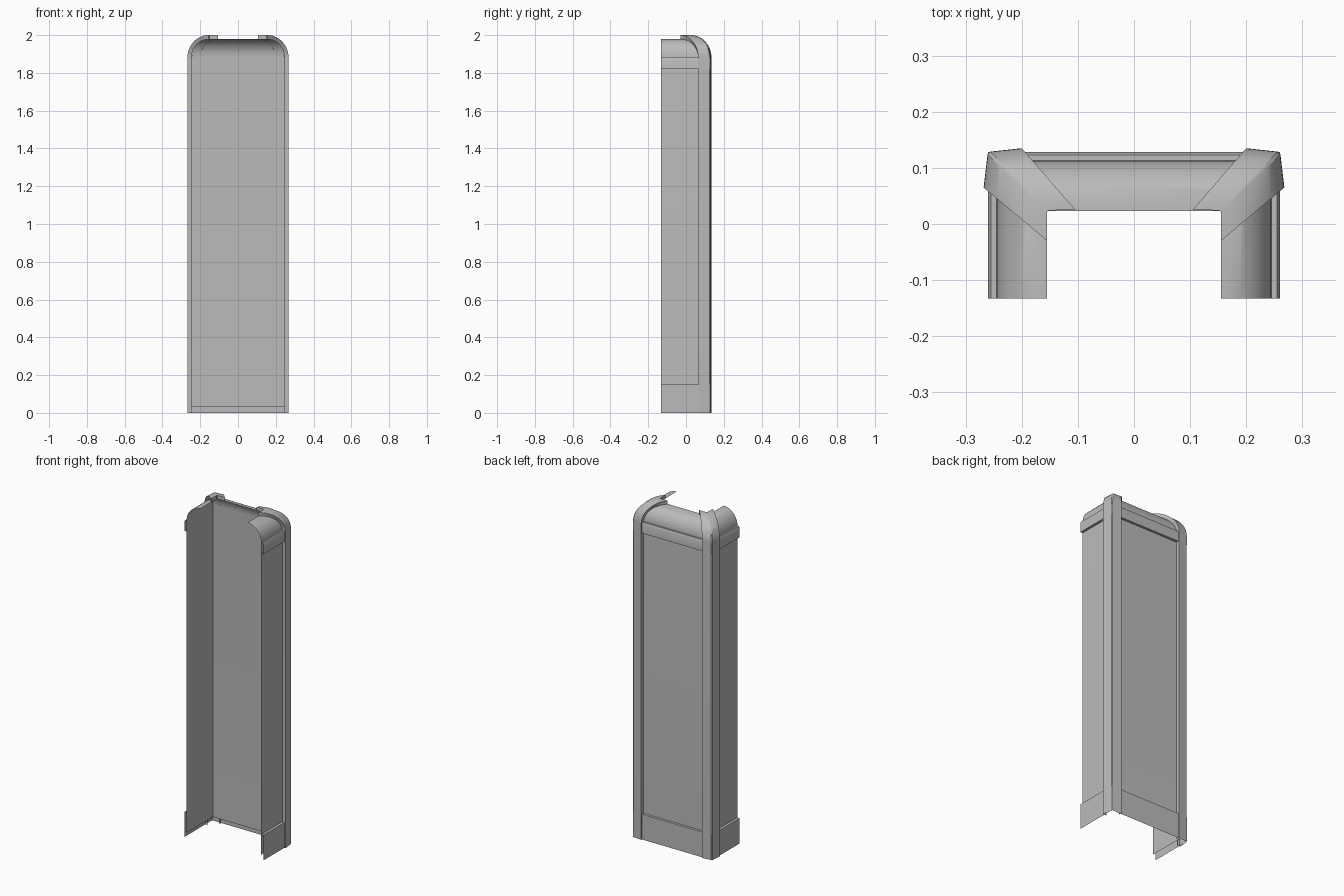
import bpy, bmesh, math

cube = bpy.data.objects.get("Cube")
if cube:
    bpy.data.objects.remove(cube, do_unlink=True)

GREY = (0.5, 0.5, 0.5, 1)
mat = bpy.data.materials.new("plain grey")
mat.use_nodes = True
mat.diffuse_color = GREY
mat.node_tree.nodes["Principled BSDF"].inputs["Base Color"].default_value = GREY

HALF_W, BACK, FRONT = 0.26, 0.128, -0.133
TOP_RIM = 1.98


def skin(name, rings):
    """Join successive rows of points into one open smooth-shaded surface."""
    bm = bmesh.new()
    rows = [[bm.verts.new(p) for p in ring] for ring in rings]
    for low, high in zip(rows, rows[1:]):
        for i in range(len(low) - 1):
            bm.faces.new((low[i], high[i], high[i + 1], low[i + 1]))
    bmesh.ops.remove_doubles(bm, verts=bm.verts, dist=0.0001)
    mesh = bpy.data.meshes.new(name)
    bm.to_mesh(mesh)
    bm.free()
    mesh.materials.append(mat)
    obj = bpy.data.objects.new(name, mesh)
    bpy.context.collection.objects.link(obj)
    bpy.ops.object.select_all(action='DESELECT')
    obj.select_set(True)
    bpy.context.view_layer.objects.active = obj
    bpy.ops.object.shade_smooth_by_angle(angle=math.radians(30))
    return obj


def around_three_sides(name, profile):
    """Carry an (inset, height) profile round the open-fronted plan."""
    rings = []
    for d, z in profile:
        x, y = HALF_W - d, BACK - d
        rings.append([(-x, FRONT, z), (-x, y, z), (x, y, z), (x, FRONT, z)])
    return skin(name, rings)


# Recessed wall panels, rolling inward at the top
inset, roll = 0.015, 0.09
wall = [(inset, 0.03), (inset, 1.885)]
for i in range(1, 13):
    t = math.pi / 2 * i / 12
    wall.append((inset + roll * (1 - math.cos(t)),
                 1.885 + (TOP_RIM - 1.885) * math.sin(t)))
around_three_sides("wall_panels", wall)

# Skirting band and upper moulding
around_three_sides("bottom_band", [(0, 0), (0, 0.15), (inset, 0.15)])
around_three_sides("top_band", [(inset, 1.82), (0, 1.82), (0, 1.875),
                                (0.005, 1.885), (inset, 1.885)])

# Corner posts: an angle section that bends diagonally inward at the top
foot = [(0.2, 0.135), (0.256, 0.129), (0.261, 0.124), (0.268, 0.065)]
tip = [(0.105, 0.026), (0.152, 0.024), (0.155, 0.021), (0.155, -0.03)]
LIP, BEND, RISE = 0.022, 1.88, 0.12


def post_ring(t, z):
    k = 1 - math.cos(t)
    pts = [(a[0] + (b[0] - a[0]) * k, a[1] + (b[1] - a[1]) * k, z)
           for a, b in zip(foot, tip)]
    side, drop = LIP * math.cos(t), LIP * math.sin(t)
    (ax, ay, _), (bx, by, _) = pts[0], pts[-1]
    return [(ax, ay - side, z - drop)] + pts + [(bx - side, by, z - drop)]


rings = [post_ring(0, 0)]
for i in range(15):
    t = math.pi / 2 * i / 14
    rings.append(post_ring(t, BEND + RISE * math.sin(t)))
rings.append([(x, y, BEND + RISE - LIP) for x, y, z in rings[-1]])
posts = skin("corner_posts", rings)
posts.modifiers.new("Mirror", 'MIRROR').use_clip = False
